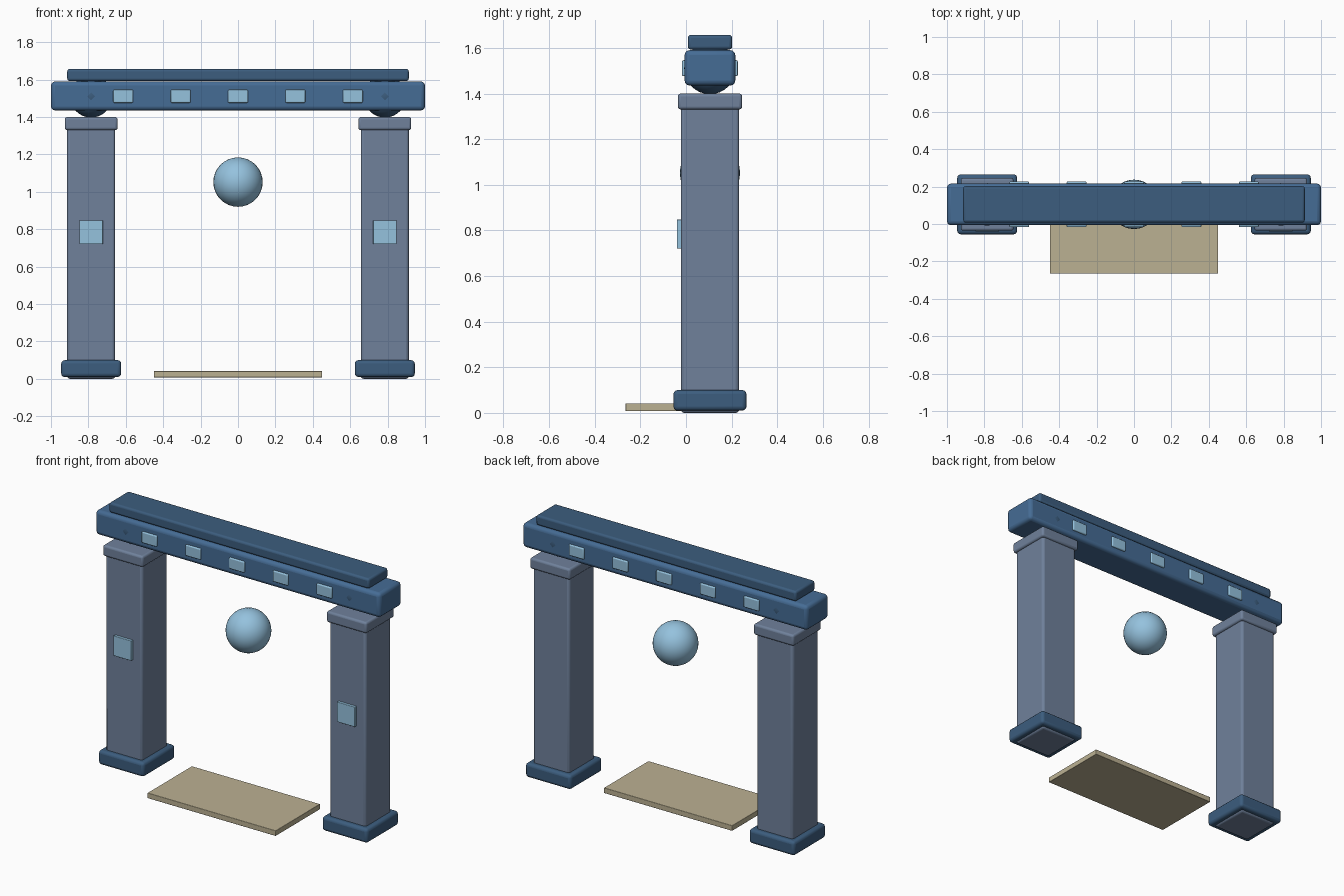
import bpy
import math

if "Cube" in bpy.data.objects:
    bpy.data.objects.remove(bpy.data.objects["Cube"])

YC = 0.105  # depth centre of the gate


def material(name, rgb):
    m = bpy.data.materials.new(name)
    m.diffuse_color = (*rgb, 1)
    m.use_nodes = True
    m.node_tree.nodes["Principled BSDF"].inputs["Base Color"].default_value = m.diffuse_color
    return m


NAVY = material("dark_blue", (0.045, 0.11, 0.21))
BLUE = material("beam_blue", (0.06, 0.15, 0.30))
STONE = material("grey_blue", (0.16, 0.22, 0.33))
GLOW = material("pale_blue", (0.30, 0.54, 0.73))
SAND = material("sand", (0.50, 0.44, 0.29))


def finish(name, mat):
    ob = bpy.context.object
    ob.name = name
    ob.data.materials.append(mat)
    return ob


def box(name, xr, yr, zr, mat, bevel=0.0):
    """Box from min/max ranges with optional rounded edges."""
    lo, hi = zip(xr, yr, zr)
    bpy.ops.mesh.primitive_cube_add(
        size=1, location=[(a + b) / 2 for a, b in zip(lo, hi)])
    ob = finish(name, mat)
    ob.scale = [b - a for a, b in zip(lo, hi)]
    bpy.ops.object.transform_apply(location=False, rotation=False, scale=True)
    if bevel:
        mod = ob.modifiers.new("rounded_edges", 'BEVEL')
        mod.width = bevel
        mod.segments = 3
        bpy.ops.object.shade_smooth_by_angle(angle=math.radians(35))
    return ob


def ball(name, loc, r, mat):
    bpy.ops.mesh.primitive_uv_sphere_add(
        segments=32, ring_count=16, radius=r, location=loc)
    finish(name, mat)
    bpy.ops.object.shade_smooth()


def around(c, half):
    return (c - half, c + half)


# Two pillars with base, cap, ball joint and front panel
for side, x in (("left", -0.785), ("right", 0.785)):
    box(side + "_pillar", around(x, 0.128), around(YC, 0.128), (0, 1.36), STONE, 0.015)
    box(side + "_base", around(x, 0.16), around(YC, 0.16), (0.01, 0.10), NAVY, 0.018)
    box(side + "_cap", around(x, 0.141), around(YC, 0.141), (1.33, 1.40), STONE, 0.013)
    ball(side + "_joint", (x, YC, 1.51), 0.113, NAVY)
    box(side + "_pillar_panel", around(x, 0.063), (-0.04, -0.01), (0.72, 0.847), GLOW, 0.003)

# Lintel and the slab on top of it
box("lintel", (-1, 1), around(YC, 0.111), (1.435, 1.59), BLUE, 0.022)
box("lintel_top", around(0, 0.913), around(YC, 0.097), (1.593, 1.657), NAVY, 0.013)

# Light tiles on both faces of the lintel
for i in range(5):
    x = (i - 2) * 0.307
    for face, s in (("front", -1), ("back", 1)):
        y = YC + s * 0.11
        box(f"{face}_tile_{i + 1}", around(x, 0.053), around(y, 0.012),
            (1.476, 1.546), GLOW, 0.006)

# Floating orb and floor plate
ball("orb", (0, YC, 1.052), 0.132, GLOW)
box("floor_plate", (-0.45, 0.45), (-0.265, 0.18), (0.008, 0.042), SAND, 0.003)
